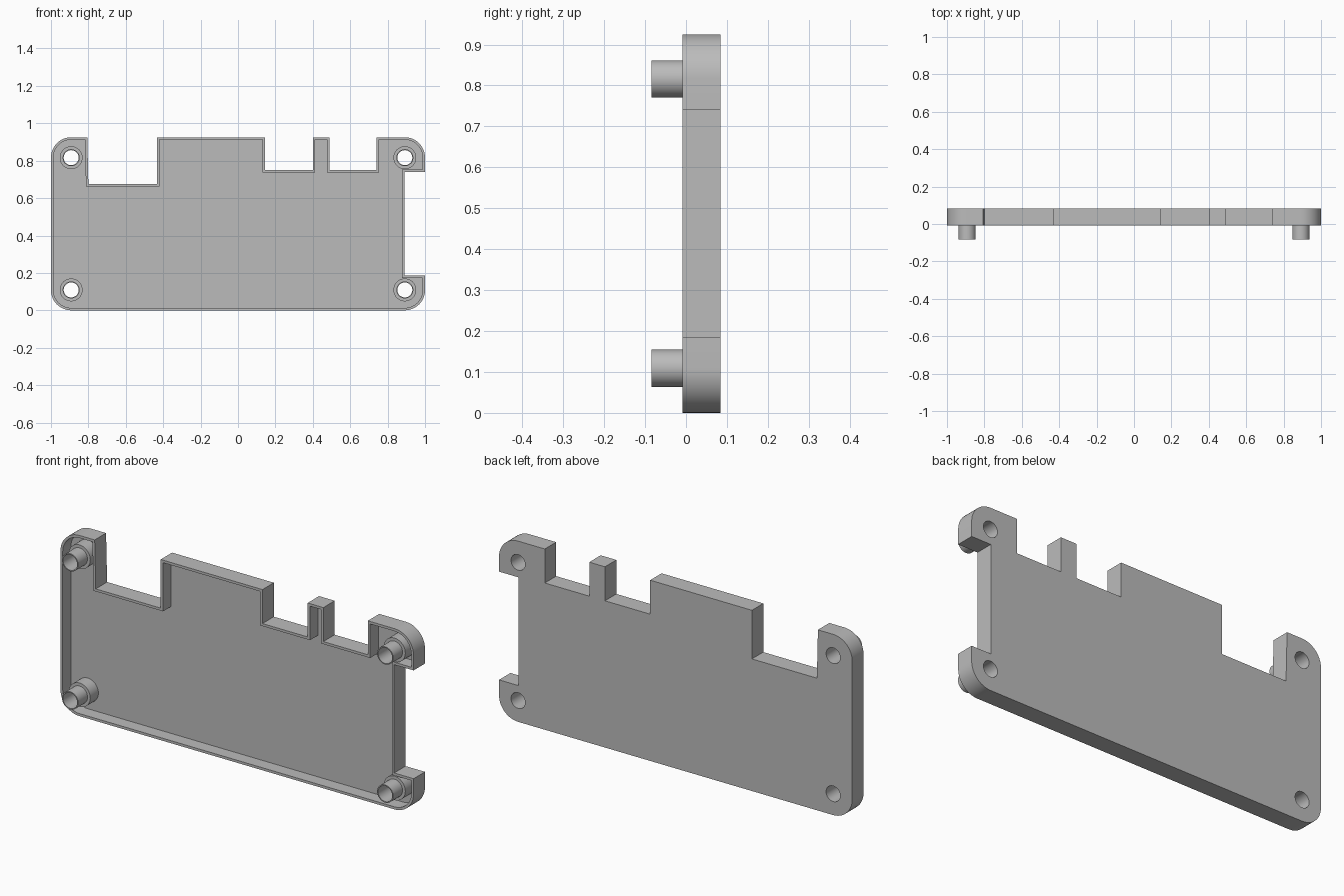
import bpy, bmesh, math
from mathutils import Vector

cube = bpy.data.objects.get("Cube")
if cube:
    bpy.data.objects.remove(cube, do_unlink=True)

H = 0.925                             # overall height
R = 0.108                             # corner radius
WALL = 0.013                          # rim wall thickness
TIP, RIM, FLOOR, BACK = -0.084, -0.008, 0.058, 0.084
BOSS_R, PIN_R, HOLE_R = 0.061, 0.0455, 0.04
SEG = 40
HOLES = [(x, z) for x in (-0.892, 0.892) for z in (0.109, 0.816)]

grey = bpy.data.materials.new("grey plastic")
grey.use_nodes = True
colour = (0.5, 0.5, 0.5, 1)
grey.diffuse_color = colour
grey.node_tree.nodes["Principled BSDF"].inputs["Base Color"].default_value = colour


def arc(cx, cz, start, sweep=90, r=R, n=12):
    angles = [math.radians(start + sweep * i / n) for i in range(n + 1)]
    return [Vector((cx + r * math.cos(a), cz + r * math.sin(a))) for a in angles]


def inset(points, d):
    """Mitred inward offset of a counter-clockwise outline."""
    result = []
    for i, p in enumerate(points):
        a = (p - points[i - 1]).normalized()
        b = (points[(i + 1) % len(points)] - p).normalized()
        na, nb = Vector((-a.y, a.x)), Vector((-b.y, b.x))
        result.append(p + (na + nb) * d / (1 + na.dot(nb)))
    return result


def ring(bm, points, y):
    return [bm.verts.new((p.x, y, p.y)) for p in points]


def bridge(bm, a, b):
    n = len(a)
    for i in range(n):
        j = (i + 1) % n
        bm.faces.new((a[i], a[j], b[j], b[i]))


def fill(bm, loops):
    """Flat face bounded by the first loop, with the other loops as holes."""
    edges = []
    for loop in loops:
        for i, v in enumerate(loop):
            pair = (loop[i - 1], v)
            edges.append(bm.edges.get(pair) or bm.edges.new(pair))
    bmesh.ops.triangle_fill(bm, use_beauty=True, edges=edges, normal=(0, 1, 0))


def finish(bm, name):
    bmesh.ops.recalc_face_normals(bm, faces=bm.faces[:])
    mesh = bpy.data.meshes.new(name)
    bm.to_mesh(mesh)
    bm.free()
    mesh.materials.append(grey)
    obj = bpy.data.objects.new(name, mesh)
    bpy.context.collection.objects.link(obj)
    bpy.ops.object.select_all(action='DESELECT')
    obj.select_set(True)
    bpy.context.view_layer.objects.active = obj
    bpy.ops.object.shade_smooth_by_angle(angle=math.radians(30))


# Outline with rounded corners, a side notch and three top notches
outline = arc(-1 + R, R, 180) + arc(1 - R, R, 270)
outline += [Vector(p) for p in ((1, 0.186), (0.89, 0.186), (0.89, 0.74), (1, 0.74))]
outline += arc(1 - R, H - R, 0)
for right, left_top, left_low, low in ((0.741, 0.489, 0.489, 0.751),
                                       (0.4, 0.144, 0.144, 0.751),
                                       (-0.432, -0.806, -0.8, 0.676)):
    outline += [Vector(p) for p in ((right, H), (right, low), (left_low, low), (left_top, H))]
outline += arc(-1 + R, H - R, 90)

# Tray: back plate with a thin rim, pierced at the corners
bm = bmesh.new()
inner = inset(outline, WALL)
back, rim_out = ring(bm, outline, BACK), ring(bm, outline, RIM)
rim_in, floor = ring(bm, inner, RIM), ring(bm, inner, FLOOR)
for a, b in ((back, rim_out), (rim_out, rim_in), (rim_in, floor)):
    bridge(bm, a, b)
floor_loops, back_loops = [floor], [back]
for x, z in HOLES:
    circle = arc(x, z, 0, 360, HOLE_R, SEG)[:-1]
    a, b = ring(bm, circle, FLOOR), ring(bm, circle, BACK)
    bridge(bm, a, b)
    floor_loops.append(a)
    back_loops.append(b)
fill(bm, floor_loops)
fill(bm, back_loops)
finish(bm, "tray")

# Standoffs: hollow boss with a narrower locating pin
profile = ((HOLE_R, FLOOR), (BOSS_R, FLOOR), (BOSS_R, RIM),
           (PIN_R, RIM), (PIN_R, TIP), (HOLE_R, TIP))
for x, z in HOLES:
    bm = bmesh.new()
    rings = [ring(bm, arc(x, z, 0, 360, r, SEG)[:-1], y) for r, y in profile]
    for i, loop in enumerate(rings):
        bridge(bm, rings[i - 1], loop)
    side = "left" if x > 0 else "right"
    level = "upper" if z > H / 2 else "lower"
    finish(bm, f"{level}_{side}_standoff")
